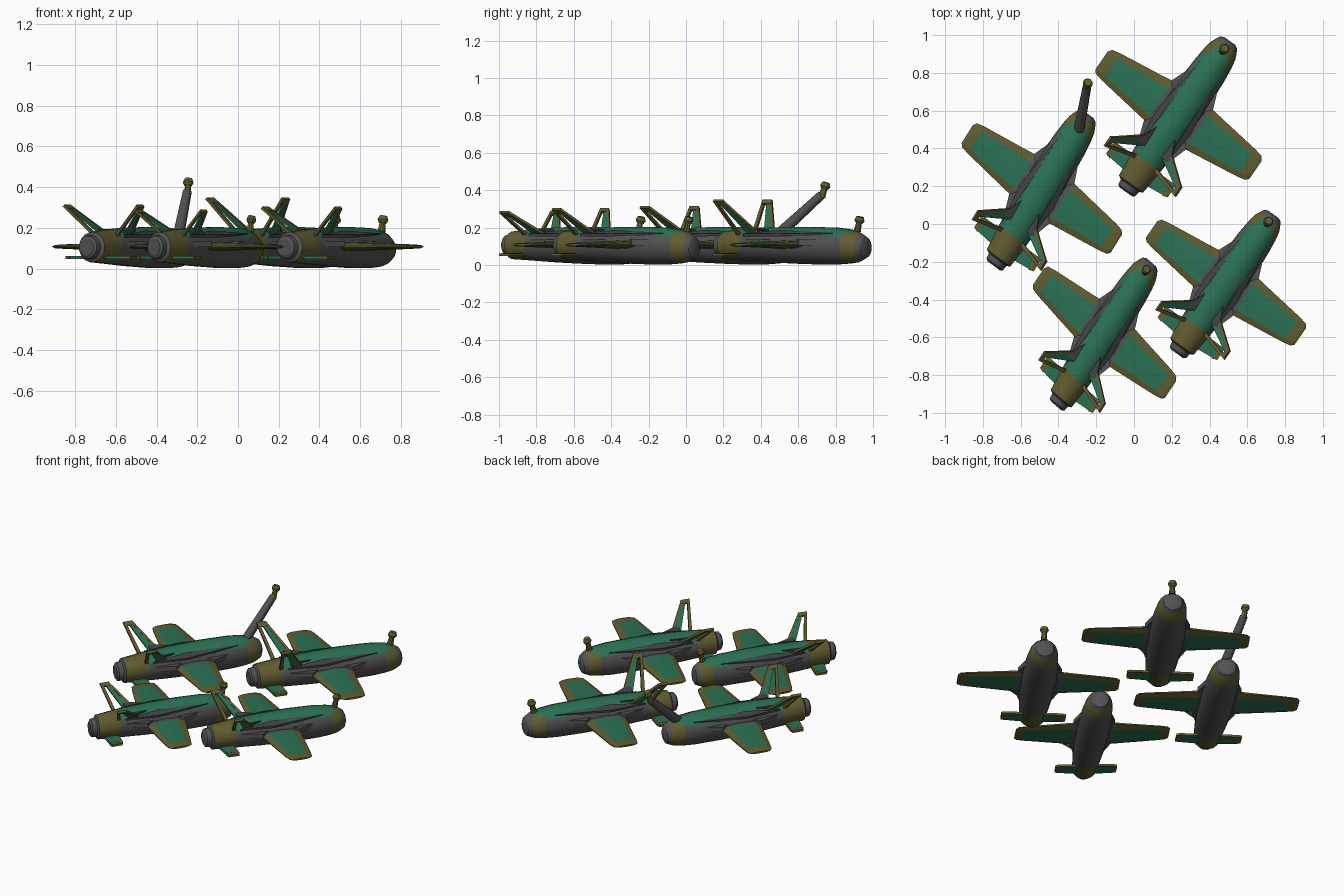
import bpy, bmesh, math
from mathutils import Vector, Matrix

if "Cube" in bpy.data.objects:
    bpy.data.objects.remove(bpy.data.objects["Cube"])


def material(name, rgb):
    m = bpy.data.materials.new(name)
    m.diffuse_color = (*rgb, 1)
    m.use_nodes = True
    m.node_tree.nodes["Principled BSDF"].inputs["Base Color"].default_value = m.diffuse_color
    return m


GREEN, OLIVE, GRAY, DARK = range(4)
MATS = [material("wing green", (0.024, 0.165, 0.088)),
        material("olive trim", (0.122, 0.108, 0.03)),
        material("body gray", (0.085, 0.085, 0.09)),
        material("dark gray", (0.05, 0.052, 0.055))]


def make(name, bm, matrix, smooth=None):
    bmesh.ops.recalc_face_normals(bm, faces=bm.faces)
    me = bpy.data.meshes.new(name)
    bm.to_mesh(me)
    bm.free()
    for m in MATS:
        me.materials.append(m)
    me.transform(matrix)
    ob = bpy.data.objects.new(name, me)
    bpy.context.collection.objects.link(ob)
    if smooth:
        me.shade_smooth()
        me.set_sharp_from_angle(angle=math.radians(smooth))
    return ob


def loft(bm, rings, rule=None, mat=0):
    """Skin a list of equal-sized point rings; rule(centre, row, col) gives the colour."""
    rows = [[bm.verts.new(p) for p in r] for r in rings]
    n = len(rows[0])
    for i in range(len(rows) - 1):
        for j in range(n):
            k = (j + 1) % n
            f = bm.faces.new((rows[i][j], rows[i][k], rows[i + 1][k], rows[i + 1][j]))
            f.material_index = rule(f.calc_center_median(), i, j) if rule else mat
    for r in (rows[0], rows[-1]):
        bm.faces.new(r).material_index = rule(Vector(r[0].co), -1, 0) if rule else mat


def plate(bm, pts, thick, mat):
    pts = [Vector(p) for p in pts]
    n = (pts[1] - pts[0]).cross(pts[2] - pts[0]).normalized() * thick / 2
    loft(bm, [[p - n for p in pts], [p + n for p in pts]], mat=mat)


def tube(bm, a, b, ra, rb, mat, sides=10):
    a, b = Vector(a), Vector(b)
    q = (b - a).to_track_quat('Z', 'Y')
    ang = [2 * math.pi * i / sides for i in range(sides)]
    loft(bm, [[c + q @ Vector((r * math.cos(t), r * math.sin(t), 0)) for t in ang]
              for c, r in ((a, ra), (b, rb))], mat=mat)


# Local frame: x = forward, y = left, z = up
def fuselage(name, M):
    # station, half width, centre height, half height
    prof = [(-.495, .042, .105, .042), (-.485, .056, .105, .056), (-.455, .060, .105, .060),
            (-.445, .080, .105, .075), (-.30, .094, .108, .086), (-.12, .106, .107, .096),
            (.10, .108, .104, .102), (.28, .100, .101, .100), (.36, .092, .099, .093),
            (.41, .083, .097, .084), (.44, .070, .095, .070), (.465, .056, .093, .056),
            (.475, .036, .093, .036)]
    n = 16
    rings = [[(x, w * math.cos(2 * math.pi * (j + .5) / n),
               zc + h * math.sin(2 * math.pi * (j + .5) / n)) for j in range(n)]
             for x, w, zc, h in prof]

    def rule(c, i, j):
        if i < 0 or c.x < -.448 or c.x > .44:
            return GRAY
        if c.x < -.30:
            return OLIVE
        if c.x > .36:
            return GREEN if c.x < .4 and 2 <= j <= 4 else OLIVE
        return GREEN if 1 <= j <= 5 else GRAY
    bm = bmesh.new()
    loft(bm, rings, rule)
    make(name, bm, M, 30)


def wing(name, M, side):
    # span station, front edge, rear edge, half thickness
    span = [(.05, .14, -.145, .024), (.125, .128, -.13, .022), (.20, .117, -.12, .019),
            (.44, .086, -.087, .012), (.485, .076, -.077, .010), (.50, .055, -.06, .006)]
    chord = [(0, .25), (.18, .8), (.5, 1), (.86, .8), (1, .2)]
    rings = []
    for y, a, b, t in span:
        top = [(a + (b - a) * f, side * y, .108 + t * h) for f, h in chord]
        bot = [(a + (b - a) * f, side * y, .108 - t * h) for f, h in reversed(chord)]
        rings.append(top + bot)

    def rule(c, i, j):
        if i < 0 or i >= 3:
            return OLIVE
        if i == 0:
            return GRAY
        return GREEN if j in (1, 2, 6, 7) else OLIVE
    bm = bmesh.new()
    loft(bm, rings, rule)
    make(name, bm, M)


def root_fairings(name, M, side):
    # small gray wedges before and behind the wing, and ridges along the green back
    bm = bmesh.new()
    s = side
    plate(bm, [(.24, s * .09, .12), (.125, s * .135, .12), (.06, s * .08, .12)], .03, GRAY)
    plate(bm, [(-.28, s * .085, .12), (-.13, s * .135, .12), (-.06, s * .08, .12)], .03, GRAY)
    plate(bm, [(.30, s * .070, .165), (-.05, s * .112, .160),
               (-.27, s * .088, .160), (-.05, s * .074, .180)], .014, DARK)
    make(name, bm, M)


def stabilizer(name, M, side):
    bm = bmesh.new()
    s = side
    plate(bm, [(-.325, s * .03, .055), (-.325, s * .17, .055),
               (-.395, s * .17, .055), (-.41, s * .03, .055)], .016, GREEN)
    plate(bm, [(-.312, s * .03, .055), (-.312, s * .185, .055),
               (-.325, s * .185, .055), (-.325, s * .03, .055)], .014, OLIVE)
    plate(bm, [(-.312, s * .17, .055), (-.32, s * .20, .055),
               (-.39, s * .20, .055), (-.40, s * .17, .055)], .014, OLIVE)
    make(name, bm, M)


def slanted_fin(name, M, side, rise):
    def P(x, f):
        return (x, side * (.07 + .155 * f), .165 + rise * f)

    def strip(r0, r1, t0, t1, thick, mat):
        plate(bm, [P(r0, 0), P(t0, 1), P(t1, 1), P(r1, 0)], thick, mat)
    bm = bmesh.new()
    strip(-.175, -.195, -.300, -.315, .014, OLIVE)     # leading edge
    strip(-.195, -.245, -.315, -.335, .010, GREEN)     # panel
    strip(-.300, -.322, -.345, -.362, .014, OLIVE)     # rear strut
    plate(bm, [P(-.290, .9), P(-.303, 1.03), P(-.364, 1.03), P(-.356, .9)], .015, OLIVE)
    # brace from the back to the fin
    plate(bm, [(-.12, side * .06, .186), P(-.215, .2), P(-.24, .2), (-.24, side * .055, .18)],
          .008, DARK)
    make(name, bm, M)


def nose_knob(name, M, base, axis):
    b, a = Vector(base), Vector(axis).normalized()
    bm = bmesh.new()
    tube(bm, b, b + a * .05, .020, .015, OLIVE)
    tube(bm, b + a * .045, b + a * .06, .020, .028, OLIVE)
    tube(bm, b + a * .06, b + a * .08, .028, .020, OLIVE)
    make(name, bm, M)


def raised_barrel(name, M, a, b):
    bm = bmesh.new()
    tube(bm, a, b, .030, .024, GRAY, 12)
    make(name, bm, M, 30)


# centre x, centre y, body heading, wing sweep angle, length scale, span scale, fin rise
PLANES = [(.237, .578, 55.4, -35.4, 1.0, 1.0, .175), (-.487, .188, 58, -36.4, .975, .98, .14),
          (-.155, -.575, 56.5, -40.5, .94, .92, .115), (.488, -.310, 55.3, -35.8, .925, .97, .13)]

for i, (cx, cy, head, lat, length, width, rise) in enumerate(PLANES, 1):
    h, l = math.radians(head), math.radians(lat)
    # columns: forward axis, left axis, up axis, position
    M = Matrix(((length * math.cos(h), -width * math.cos(l), 0, cx),
                (length * math.sin(h), -width * math.sin(l), 0, cy),
                (0, 0, 1, 0), (0, 0, 0, 1)))
    fuselage(f"fuselage_{i}", M)
    for side, label in ((1, "left"), (-1, "right")):
        wing(f"{label}_wing_{i}", M, side)
        root_fairings(f"{label}_root_fairing_{i}", M, side)
        stabilizer(f"{label}_stabilizer_{i}", M, side)
        slanted_fin(f"{label}_tail_fin_{i}", M, side, rise)
    if i == 2:
        raised_barrel("raised_barrel", M, (.38, 0, .17), (.59, .085, .375))
        nose_knob("barrel_knob", M, (.59, .085, .365), (.3, .1, .9))
    else:
        nose_knob(f"nose_knob_{i}", M, (.41, 0, .18), (.25, 0, 1))
